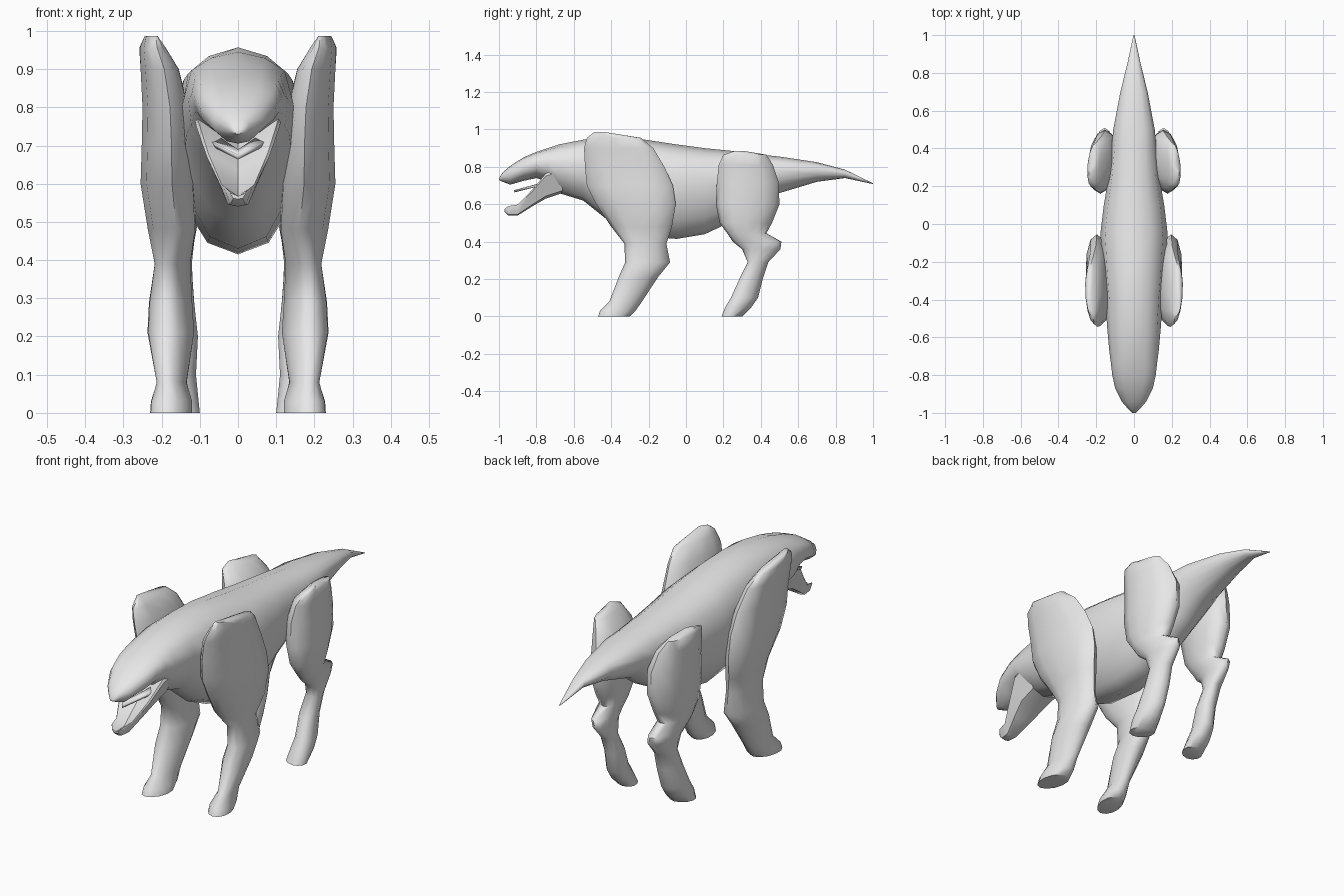
import bpy
import bmesh
from math import radians, cos, sin, pi

default_cube = bpy.data.objects.get("Cube")
if default_cube:
    bpy.data.objects.remove(default_cube, do_unlink=True)

# One plain grey for the whole animal
grey = bpy.data.materials.new("plain grey")
grey.use_nodes = True
grey.diffuse_color = (0.8, 0.8, 0.8, 1)
grey.node_tree.nodes["Principled BSDF"].inputs["Base Color"].default_value = grey.diffuse_color


def add_object(name, bm, angle=60):
    """Turn a bmesh into a shaded object with the grey material."""
    bmesh.ops.recalc_face_normals(bm, faces=bm.faces)
    mesh = bpy.data.meshes.new(name)
    bm.to_mesh(mesh)
    bm.free()
    mesh.materials.append(grey)
    obj = bpy.data.objects.new(name, mesh)
    bpy.context.collection.objects.link(obj)
    bpy.ops.object.select_all(action='DESELECT')
    obj.select_set(True)
    bpy.context.view_layer.objects.active = obj
    bpy.ops.object.shade_smooth_by_angle(angle=radians(angle))
    return obj


def loft(name, rings, angle=60):
    """Skin a list of closed point rings and cap both ends."""
    bm = bmesh.new()
    loops = [[bm.verts.new(point) for point in ring] for ring in rings]
    count = len(loops[0])
    for lower, upper in zip(loops, loops[1:]):
        for i in range(count):
            j = (i + 1) % count
            bm.faces.new((lower[i], lower[j], upper[j], upper[i]))
    bm.faces.new(loops[0])
    bm.faces.new(loops[-1])
    return add_object(name, bm, angle)


# Half cross-sections: share of half width, share of height
trunk_section = [(0, 1), (.5, .95), (.86, .85), (1, .62), (.94, .35), (.7, .2), (.45, .06), (0, 0)]
jaw_section = [(0, .5), (.75, .9), (.95, 1), (1, .9), (.6, .1), (0, 0)]


def spine_ring(station, section):
    """Symmetric ring across the body at one station along y."""
    y, bottom, top, width = station
    right = [(width * u, y, bottom + (top - bottom) * v) for u, v in section]
    left = [(-x, py, z) for x, py, z in reversed(right[1:-1])]
    return right + left


# Head, trunk and tail: y, bottom, top, half width
body_stations = [
    (-1, .73, .74, .01), (-.98, .72, .77, .03), (-.94, .705, .805, .065),
    (-.87, .725, .85, .1), (-.8, .74, .88, .115), (-.74, .72, .9, .122), (-.68, .66, .92, .13),
    (-.55, .62, .945, .142), (-.4, .5, .957, .152), (-.25, .43, .95, .165),
    (-.05, .415, .92, .178), (.1, .44, .9, .16), (.25, .51, .885, .135),
    (.4, .59, .865, .12), (.5, .66, .855, .11), (.7, .72, .825, .072),
    (.85, .74, .785, .035), (1, .708, .712, .003),
]
loft("body", [spine_ring(s, trunk_section) for s in body_stations])

# Open lower jaw with a hollow floor
jaw_stations = [
    (-.66, .66, .79, .115), (-.75, .63, .765, .11), (-.82, .59, .68, .082),
    (-.9, .54, .598, .045), (-.95, .54, .59, .035), (-.97, .56, .575, .02),
]
loft("lower_jaw", [spine_ring(s, jaw_section) for s in jaw_stations], 45)


# Thin pointed gum ridge between the jaws
bm = bmesh.new()
outer = [(-.09, -.74, .72), (0, -.92, .675), (.09, -.74, .72)]
inner = [(.06, -.72, .73), (0, -.86, .69), (-.06, -.72, .73)]
verts = [bm.verts.new(p) for p in outer + inner]
bm.faces.new((verts[0], verts[1], verts[4], verts[5]))
bm.faces.new((verts[1], verts[2], verts[3], verts[4]))
solid = add_object("upper_gum", bm, 30).modifiers.new("thickness", 'SOLIDIFY')
solid.thickness = .012


def leg_ring(row, side, lean, sides=12):
    """Rounded horizontal ring; the lean shifts its back end outward."""
    z, front, back, inner, outer = row
    shift = lean if z > .45 else -.012
    ring = []
    for i in range(sides):
        u, v = cos(2 * pi * i / sides), sin(2 * pi * i / sides)
        x = (inner + outer) / 2 + u * (outer - inner) / 2 + v * shift
        y = (front + back) / 2 + v * (back - front) / 2
        ring.append((side * x, y, z))
    return ring


# Leg rows: height, front y, back y, inner x, outer x
front_rows = [
    (0, -.47, -.3, .12, .23), (.03, -.46, -.27, .12, .228),
    (.08, -.41, -.235, .135, .212), (.21, -.36, -.15, .115, .237),
    (.29, -.325, -.085, .12, .233), (.39, -.33, -.105, .125, .218),
    (.48, -.4, -.075, .11, .236), (.6, -.48, -.055, .115, .255),
    (.7, -.53, -.07, .12, .252), (.8, -.54, -.115, .13, .25),
    (.9, -.545, -.175, .155, .255), (.955, -.53, -.24, .19, .257),
    (.987, -.49, -.44, .215, .24),
]
hind_rows = [
    (0, .19, .3, .1, .21), (.05, .21, .35, .105, .215),
    (.1, .24, .385, .11, .21), (.2, .285, .41, .105, .2),
    (.29, .33, .44, .115, .2), (.36, .3, .505, .12, .205),
    (.4, .25, .51, .12, .215), (.445, .22, .43, .115, .225),
    (.5, .18, .46, .105, .235), (.6, .16, .5, .09, .243),
    (.72, .165, .495, .088, .244), (.81, .175, .465, .125, .245),
    (.865, .2, .43, .18, .246), (.885, .26, .31, .21, .235),
]
for side, label in ((1, "left"), (-1, "right")):
    for part, rows, lean in (("front", front_rows, .012), ("hind", hind_rows, -.012)):
        loft(f"{part}_leg_{label}", [leg_ring(row, side, lean) for row in rows])
